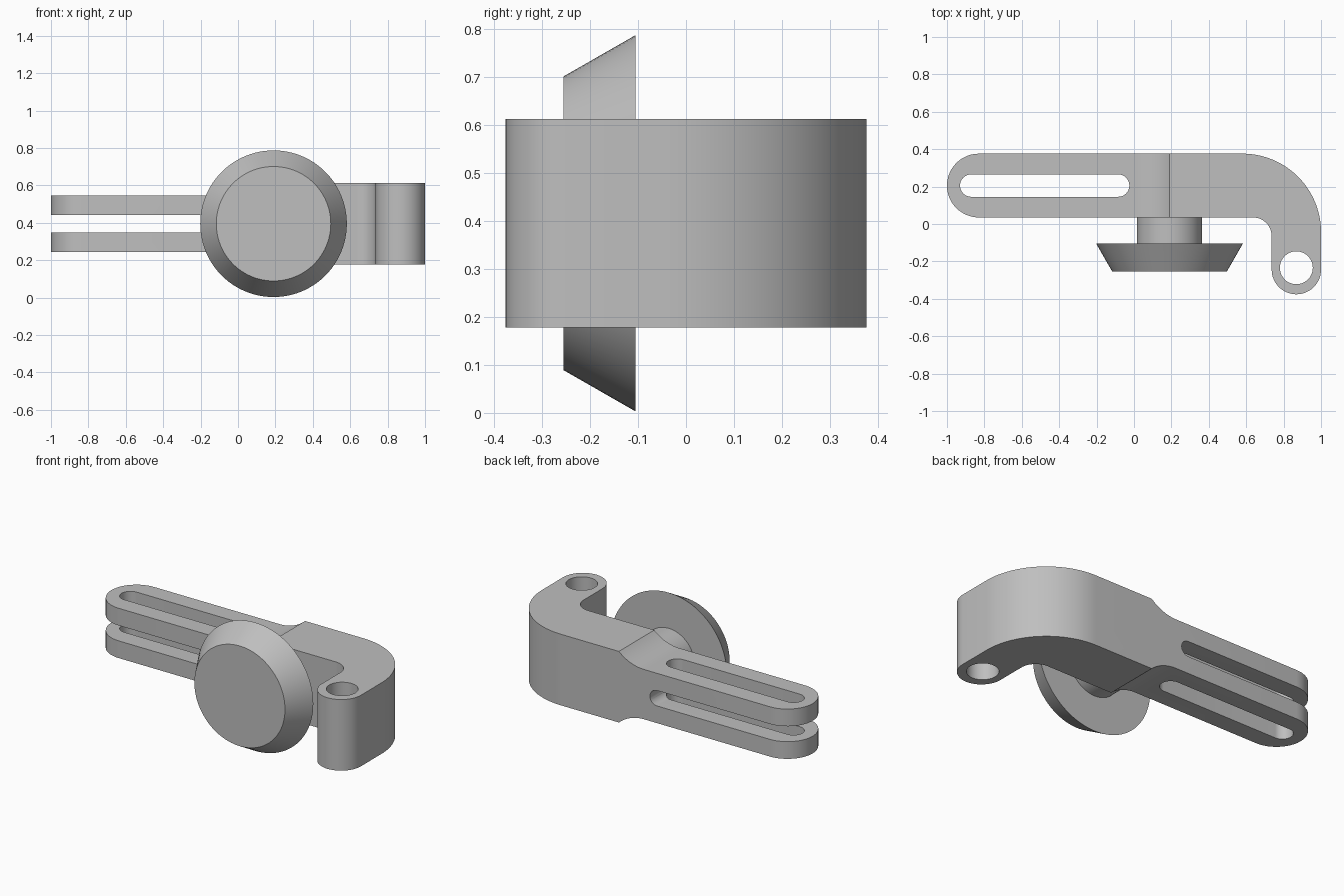
import bpy, bmesh
from math import sin, cos, pi, radians, asin
from mathutils import Matrix, Vector

cube = bpy.data.objects.get("Cube")
if cube:
    bpy.data.objects.remove(cube, do_unlink=True)

grey = bpy.data.materials.new("plain_grey")
grey.use_nodes = True
COLOUR = (0.52, 0.52, 0.52, 1)
grey.diffuse_color = COLOUR
grey.node_tree.nodes["Principled BSDF"].inputs["Base Color"].default_value = COLOUR

MID = 0.395           # height of the symmetry plane
PIVOT_X = 0.19        # axis of the knob and start of the thick section
BACK, FACE = 0.376, 0.035


def arc(cx, cy, r, start, end, n=24):
    """Points on an arc, angles in degrees."""
    angles = [radians(start + (end - start) * i / n) for i in range(n + 1)]
    return [(cx + r * cos(a), cy + r * sin(a)) for a in angles]


def add_object(name, bm):
    bmesh.ops.recalc_face_normals(bm, faces=bm.faces)
    mesh = bpy.data.meshes.new(name)
    bm.to_mesh(mesh)
    bm.free()
    mesh.materials.append(grey)
    obj = bpy.data.objects.new(name, mesh)
    bpy.context.collection.objects.link(obj)
    return obj


def prism(name, points, low, high, upright=False):
    """Extrude a plan outline along z, or an upright x-z outline along y."""
    bm = bmesh.new()
    place = (lambda p: (p[0], low, p[1])) if upright else (lambda p: (p[0], p[1], low))
    face = bm.faces.new([bm.verts.new(place(p)) for p in points])
    out = bmesh.ops.extrude_face_region(bm, geom=[face])
    moved = [v for v in out["geom"] if isinstance(v, bmesh.types.BMVert)]
    axis = Vector((0, 1, 0)) if upright else Vector((0, 0, 1))
    bmesh.ops.translate(bm, verts=moved, vec=axis * (high - low))
    return add_object(name, bm)


def turned(name, r_front, r_back, front, back):
    """Round part on the knob axis, running along y."""
    bm = bmesh.new()
    bmesh.ops.create_cone(bm, cap_ends=True, segments=96, radius1=r_front,
                          radius2=r_back, depth=back - front)
    turn = Matrix.Rotation(radians(-90), 4, "X")
    shift = Matrix.Translation((PIVOT_X, (front + back) / 2, MID))
    bm.transform(shift @ turn)
    return add_object(name, bm)


def combine(obj, tool, operation):
    """Apply a boolean and drop the helper."""
    tool.hide_render = True
    mod = obj.modifiers.new("cut", "BOOLEAN")
    mod.operation, mod.object, mod.solver = operation, tool, "EXACT"
    bpy.context.view_layer.update()
    graph = bpy.context.evaluated_depsgraph_get()
    mesh = bpy.data.meshes.new_from_object(obj.evaluated_get(graph))
    obj.modifiers.clear()
    obj.data = mesh
    bpy.data.objects.remove(tool, do_unlink=True)


def smooth(obj):
    obj.data.polygons.foreach_set("use_smooth", [True] * len(obj.data.polygons))
    obj.data.set_sharp_from_angle(angle=radians(30))


# Arm: plan outline with rounded tip, bent shoulder and rounded foot
tip_r = (BACK - FACE) / 2
tip_y = (BACK + FACE) / 2
foot_x, foot_y, foot_r = 0.868, -0.244, 0.132
bend_r, inner_r = 0.42, 0.1
outline = (arc(-1 + tip_r, tip_y, tip_r, 90, 270)
           + arc(foot_x - foot_r - inner_r, FACE - inner_r, inner_r, 90, 0)
           + arc(foot_x, foot_y, foot_r, 180, 360)
           + arc(1 - bend_r, BACK - bend_r, bend_r, 0, 90, 36))
arm = prism("bent_arm", outline, 0, 0.8)

# Side profile: thick block, concave step, thinner fork
thick, thin, run = 0.217, 0.152, 0.17
rise = thick - thin
step_r = (run * run + rise * rise) / (2 * rise)
sweep = asin(run / step_r) * 180 / pi
upper = ([(1.2, MID + thick)]
         + arc(PIVOT_X - run, MID + thin + step_r, step_r, -90 + sweep, -90, 12)
         + [(-1.2, MID + thin)])
lower = [(x, 2 * MID - z) for x, z in reversed(upper)]
combine(arm, prism("side_profile", upper + lower, -0.6, 0.6, True), "INTERSECT")

# Fork gap between the two prongs
gap = 0.047
gap_outline = arc(-0.02 - gap, MID, gap, -90, 90) + [(-1.2, MID + gap), (-1.2, MID - gap)]
combine(arm, prism("fork_gap", gap_outline, -0.1, 0.6, True), "DIFFERENCE")

# Long slot through both prongs
slot_r = 0.06
slot = (arc(-0.93 + slot_r, tip_y, slot_r, 90, 270)
        + arc(-0.025 - slot_r, tip_y, slot_r, -90, 90))
combine(arm, prism("long_slot", slot, -0.1, 0.9), "DIFFERENCE")

# Pin hole in the foot
hole = arc(foot_x, foot_y + 0.01, 0.088, 0, 360, 48)[:-1]
combine(arm, prism("pin_hole", hole, -0.1, 0.9), "DIFFERENCE")

# Knob: short stem and tapered disc
stem = turned("knob_stem", 0.174, 0.174, -0.11, FACE + 0.005)
disc = turned("knob_disc", 0.306, 0.392, -0.255, -0.105)

for part in (arm, stem, disc):
    smooth(part)
